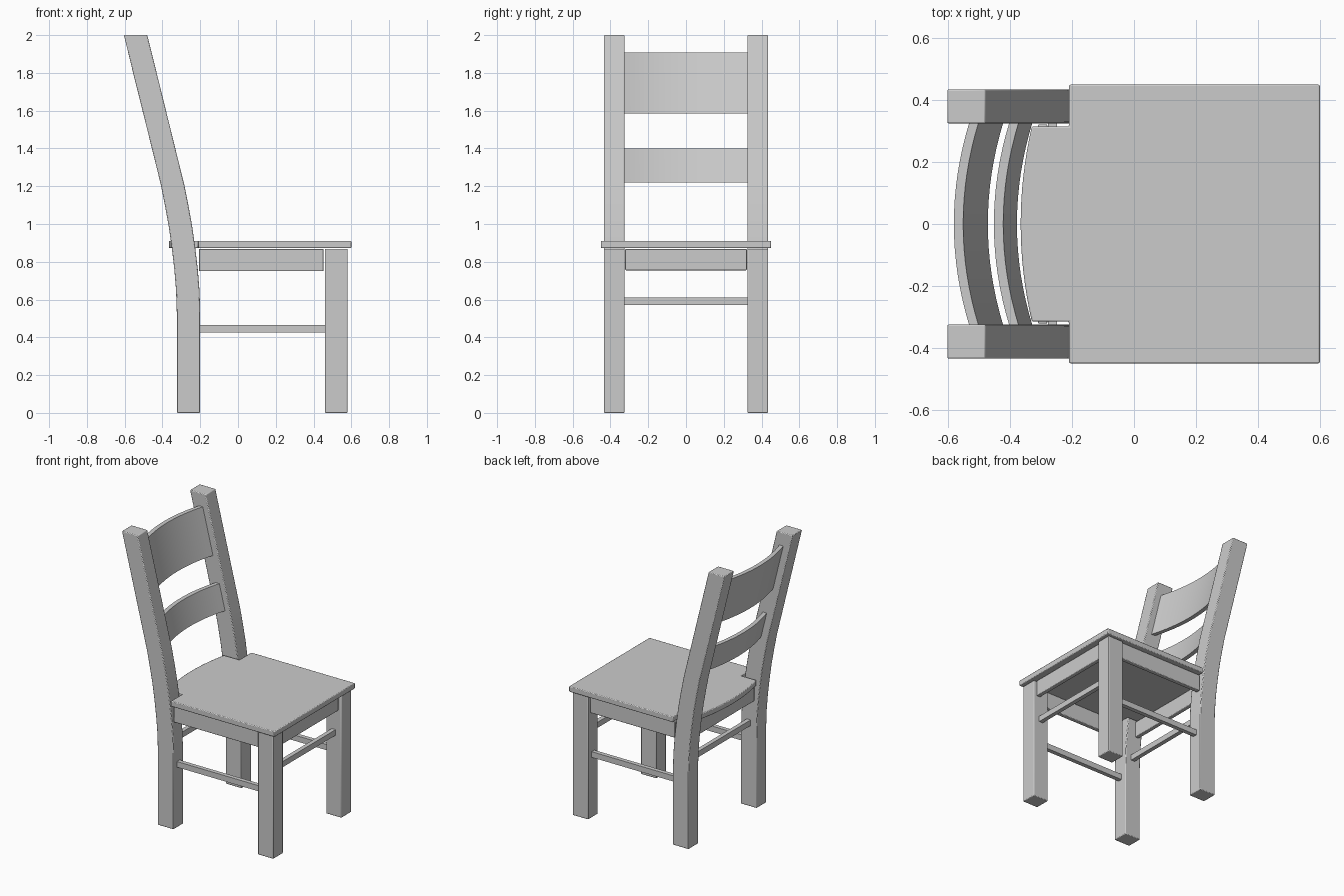
import bpy, bmesh
from mathutils import Vector

if "Cube" in bpy.data.objects:
    bpy.data.objects.remove(bpy.data.objects["Cube"])


def prism(name, outline, offset, bevel=0.0):
    """Extrude a closed 3D outline along an offset vector."""
    bm = bmesh.new()
    face = bm.faces.new([bm.verts.new(p) for p in outline])
    ext = bmesh.ops.extrude_face_region(bm, geom=[face])
    verts = [v for v in ext["geom"] if isinstance(v, bmesh.types.BMVert)]
    bmesh.ops.translate(bm, verts=verts, vec=Vector(offset))
    bmesh.ops.recalc_face_normals(bm, faces=bm.faces)
    me = bpy.data.meshes.new(name)
    bm.to_mesh(me)
    bm.free()
    ob = bpy.data.objects.new(name, me)
    bpy.context.collection.objects.link(ob)
    if bevel:
        mod = ob.modifiers.new("soft_edges", "BEVEL")
        mod.width, mod.segments, mod.limit_method = bevel, 2, "ANGLE"
    bpy.ops.object.select_all(action="DESELECT")
    ob.select_set(True)
    bpy.context.view_layer.objects.active = ob
    bpy.ops.object.shade_smooth_by_angle()
    return ob


def box(name, x, y, z, bevel=0.004):
    outline = [(x[0], y[0], z[0]), (x[1], y[0], z[0]), (x[1], y[1], z[0]), (x[0], y[1], z[0])]
    return prism(name, outline, (0, 0, z[1] - z[0]), bevel)


def arc(x_end, sag, half, n=16):
    """Points bowing towards -x across the chair width."""
    ts = [-1 + 2 * i / n for i in range(n + 1)]
    return [(x_end - sag * (1 - t * t), half * t) for t in ts]


# Back leg profile: front edge, straight below and leaning back above
front_edge = [(-0.2, 0), (-0.2, 0.53), (-0.204, 0.65), (-0.213, 0.76), (-0.226, 0.87),
              (-0.243, 0.99), (-0.263, 1.1), (-0.285, 1.21), (-0.48, 2.0)]
profile = front_edge + [(x - 0.124, z) for x, z in reversed(front_edge)]

# Parts repeated on both sides
for side, s in (("left", -1), ("right", 1)):
    prism(f"back_leg_{side}", [(x, s * 0.325, z) for x, z in profile], (0, s * 0.11, 0), 0.005)
    ys = sorted((s * 0.325, s * 0.435))
    box(f"front_leg_{side}", (0.46, 0.58), ys, (0, 0.868), 0.005)
    ys = sorted((s * 0.39, s * 0.42))
    box(f"side_apron_{side}", (-0.207, 0.453), ys, (0.75, 0.868))
    ys = sorted((s * 0.365, s * 0.395))
    box(f"side_stretcher_{side}", (-0.205, 0.465), ys, (0.425, 0.465), 0)

# Aprons and stretchers across the width
box("front_apron", (0.53, 0.56), (-0.322, 0.322), (0.755, 0.868))
box("back_apron", (-0.31, -0.28), (-0.322, 0.322), (0.755, 0.868))
box("front_stretcher", (0.505, 0.535), (-0.33, 0.33), (0.572, 0.612), 0)
box("back_stretcher", (-0.278, -0.248), (-0.33, 0.33), (0.572, 0.612), 0)

# Seat with a curved tongue between the back legs
tongue = arc(-0.33, 0.036, 0.315)
seat = [(-0.21, -0.315)] + tongue + [(-0.21, 0.315), (-0.21, 0.45), (0.6, 0.45),
                                     (0.6, -0.45), (-0.21, -0.45)]
prism("seat", [(x, y, 0.872) for x, y in seat], (0, 0, 0.039), 0.005)

# Curved back slats leaning with the legs
for name, x, z0, z1 in (("lower_slat", -0.328, 1.22, 1.4), ("upper_slat", -0.422, 1.585, 1.908)):
    face = arc(x, 0.05, 0.328)
    outline = face + [(px - 0.03, py) for px, py in reversed(face)]
    prism(name, [(px, py, z0) for px, py in outline], (-0.247 * (z1 - z0), 0, z1 - z0))
